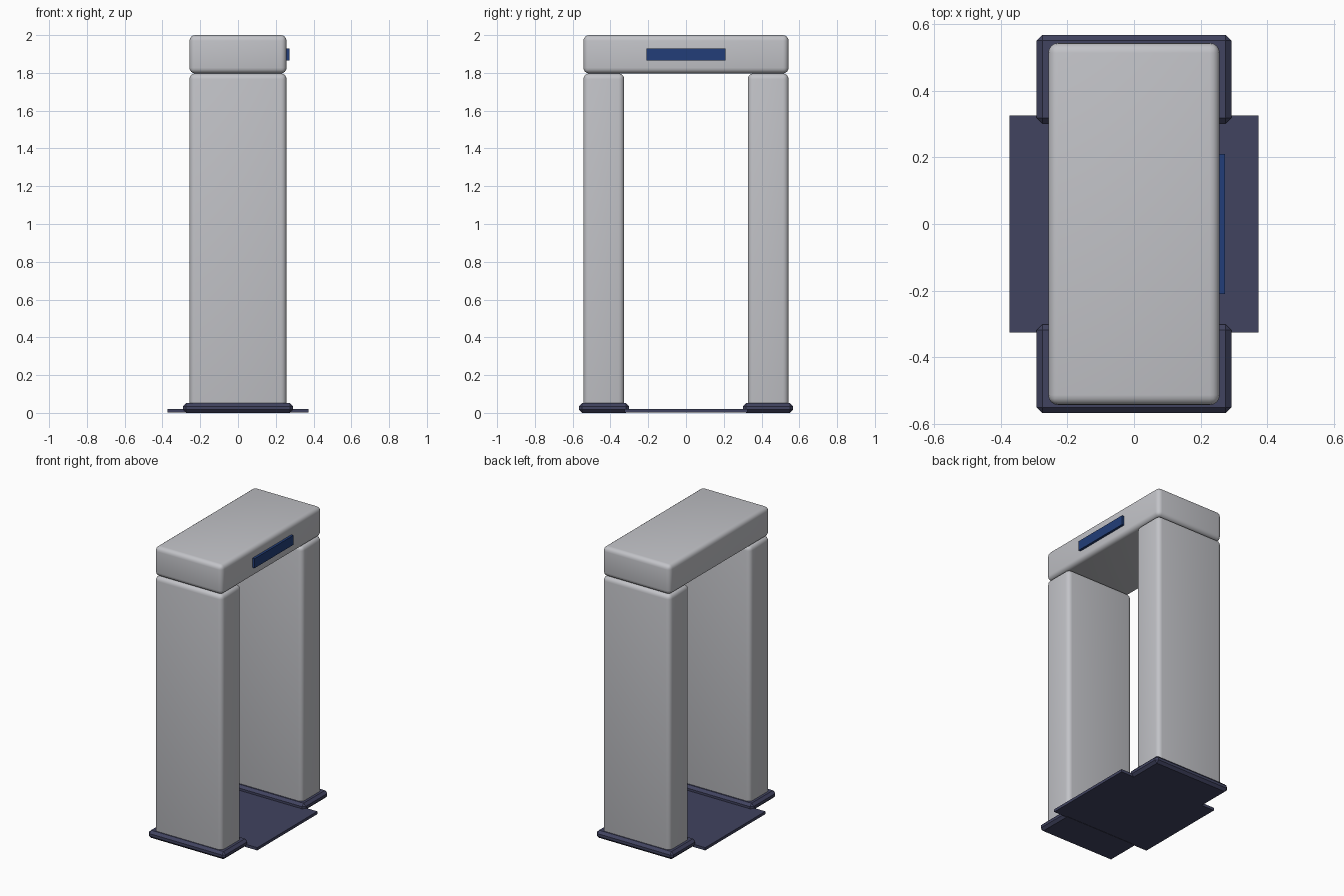
import bpy

cube = bpy.data.objects.get("Cube")
if cube:
    bpy.data.objects.remove(cube, do_unlink=True)


def material(name, rgb):
    m = bpy.data.materials.new(name)
    m.use_nodes = True
    colour = (*rgb, 1.0)
    m.diffuse_color = colour
    m.node_tree.nodes["Principled BSDF"].inputs["Base Color"].default_value = colour
    return m


grey = material("light grey", (0.54, 0.545, 0.575))
navy = material("dark navy", (0.052, 0.056, 0.115))
blue = material("display blue", (0.016, 0.048, 0.19))


def box(name, lo, hi, mat, bevel=0.0, segments=1, smooth=False):
    """Box between two corners, with optional rounded or chamfered edges."""
    centre = [(a + b) / 2 for a, b in zip(lo, hi)]
    bpy.ops.mesh.primitive_cube_add(size=1, location=centre)
    ob = bpy.context.object
    ob.name = name
    ob.scale = [b - a for a, b in zip(lo, hi)]
    bpy.ops.object.transform_apply(location=False, rotation=False, scale=True)
    ob.data.materials.append(mat)
    if bevel:
        mod = ob.modifiers.new("edge_bevel", "BEVEL")
        mod.width = bevel
        mod.segments = segments
        bpy.ops.object.modifier_apply(modifier=mod.name)
    if smooth:
        bpy.ops.object.shade_smooth_by_angle()
    return ob


# Side pillars, each standing in a chamfered foot
for side, s in (("front", -1), ("back", 1)):
    y0, y1 = sorted((s * 0.327, s * 0.543))
    box(side + "_pillar", (-0.257, y0, 0.004), (0.257, y1, 1.797), grey, 0.03, 4, True)
    y0, y1 = sorted((s * 0.301, s * 0.567))
    box(side + "_foot", (-0.292, y0, 0.0), (0.292, y1, 0.052), navy, 0.017)

# Header across the top
box("header", (-0.257, -0.543, 1.797), (0.257, 0.543, 2.0), grey, 0.03, 4, True)

# Display strip on the header
box("display", (0.245, -0.21, 1.865), (0.273, 0.21, 1.93), blue)

# Thin walkway mat between the pillars
box("walkway_mat", (-0.374, -0.326, 0.001), (0.374, 0.326, 0.02), navy)
